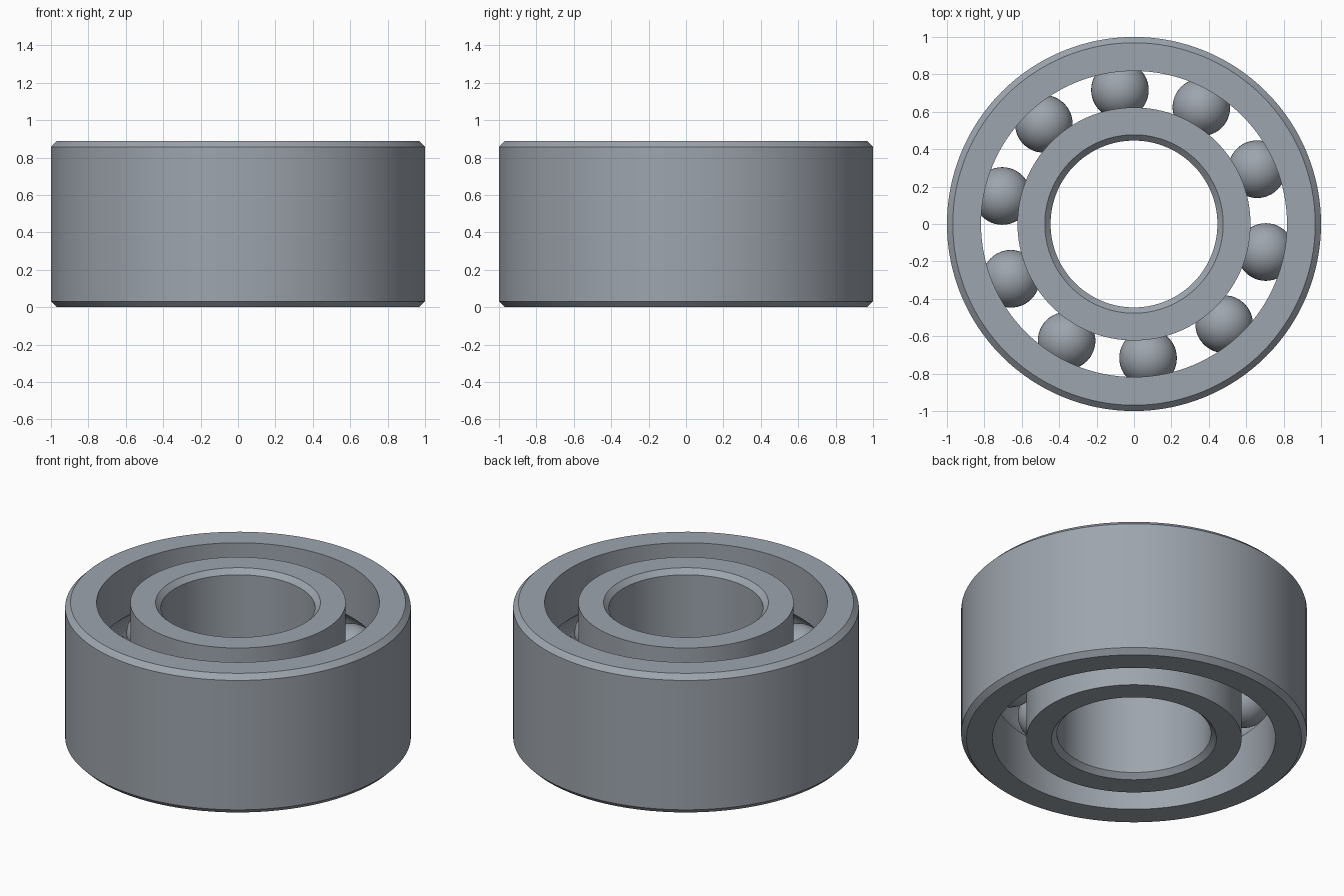
import bpy, bmesh
from math import sin, cos, pi, radians, acos

if "Cube" in bpy.data.objects:
    bpy.data.objects.remove(bpy.data.objects["Cube"], do_unlink=True)

HEIGHT = 0.888
MID = HEIGHT / 2
CHAMFER = 0.031
PITCH = 0.7205      # radius of the circle of ball centres
BALL = 0.154
GROOVE = 0.156      # raceway radius
SEGMENTS = 128

steel = bpy.data.materials.new("steel grey")
colour = (0.34, 0.375, 0.42, 1)
steel.diffuse_color = colour
steel.use_nodes = True
steel.node_tree.nodes["Principled BSDF"].inputs["Base Color"].default_value = colour


def finish(bm, name):
    """Turn a bmesh into a smooth steel object."""
    bmesh.ops.recalc_face_normals(bm, faces=bm.faces)
    mesh = bpy.data.meshes.new(name)
    bm.to_mesh(mesh)
    bm.free()
    mesh.materials.append(steel)
    obj = bpy.data.objects.new(name, mesh)
    bpy.context.collection.objects.link(obj)
    bpy.ops.object.select_all(action='DESELECT')
    obj.select_set(True)
    bpy.context.view_layer.objects.active = obj
    bpy.ops.object.shade_smooth_by_angle(angle=radians(30))
    return obj


def race(name, bore_side, plain, steps=16):
    """Lathe a ring: raceway at radius bore_side, chamfered wall at plain."""
    away = 1 if plain > bore_side else -1
    half = acos(abs(bore_side - PITCH) / GROOVE)
    angles = [half * (2 * i / steps - 1) for i in range(steps + 1)]
    profile = [(bore_side, 0)]
    profile += [(PITCH + away * GROOVE * cos(a), MID + GROOVE * sin(a)) for a in angles]
    profile += [(bore_side, HEIGHT), (plain - away * CHAMFER, HEIGHT),
                (plain, HEIGHT - CHAMFER), (plain, CHAMFER),
                (plain - away * CHAMFER, 0)]
    bm = bmesh.new()
    rings = []
    for s in range(SEGMENTS):
        t = 2 * pi * s / SEGMENTS
        rings.append([bm.verts.new((r * cos(t), r * sin(t), z)) for r, z in profile])
    n = len(profile)
    for s in range(SEGMENTS):
        a, b = rings[s], rings[(s + 1) % SEGMENTS]
        for i in range(n):
            j = (i + 1) % n
            bm.faces.new((a[i], b[i], b[j], a[j]))
    return finish(bm, name)


# Outer and inner rings
race("outer_ring", 0.818, 1.0)
race("inner_ring", 0.623, 0.446)

# Ten balls running between the rings
for k in range(10):
    t = radians(24 + 36 * k)
    bm = bmesh.new()
    bmesh.ops.create_uvsphere(bm, u_segments=48, v_segments=24, radius=BALL)
    ball = finish(bm, f"ball_{k + 1}")
    ball.location = (PITCH * cos(t), PITCH * sin(t), MID)
